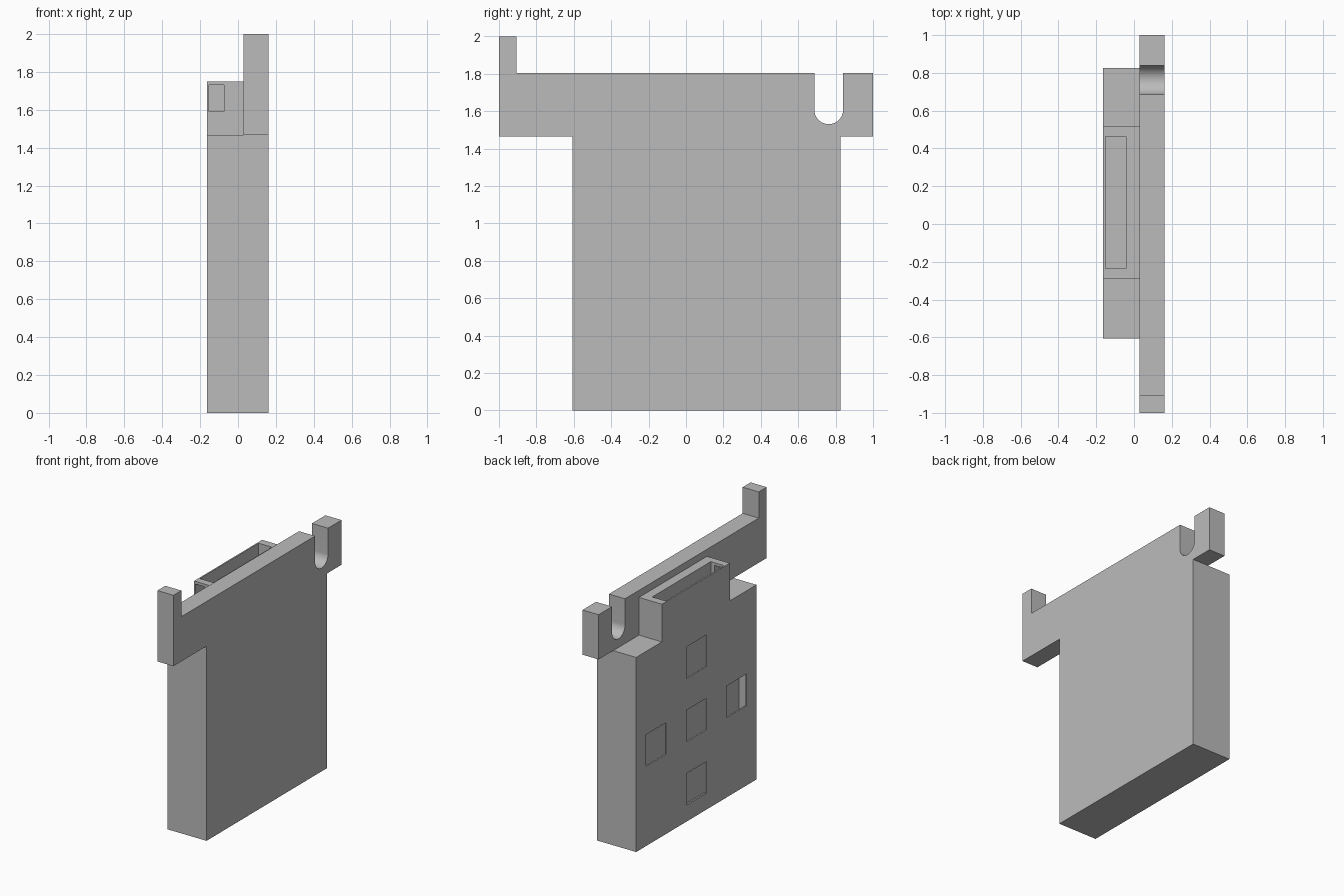
import bpy
import bmesh
import math

if "Cube" in bpy.data.objects:
    bpy.data.objects.remove(bpy.data.objects["Cube"], do_unlink=True)

grey = bpy.data.materials.new("plain grey")
grey.use_nodes = True
grey.diffuse_color = (0.5, 0.5, 0.5, 1)
grey.node_tree.nodes["Principled BSDF"].inputs["Base Color"].default_value = (0.5, 0.5, 0.5, 1)


def extrude_profile(name, outline, x0, x1):
    """Solid made by pushing a (y, z) outline from x0 to x1."""
    bm = bmesh.new()
    face = bm.faces.new([bm.verts.new((x0, y, z)) for y, z in outline])
    side = bmesh.ops.extrude_face_region(bm, geom=[face])["geom"]
    moved = [v for v in side if isinstance(v, bmesh.types.BMVert)]
    bmesh.ops.translate(bm, verts=moved, vec=(x1 - x0, 0, 0))
    bmesh.ops.recalc_face_normals(bm, faces=bm.faces)
    mesh = bpy.data.meshes.new(name)
    bm.to_mesh(mesh)
    bm.free()
    mesh.materials.append(grey)
    obj = bpy.data.objects.new(name, mesh)
    bpy.context.collection.objects.link(obj)
    return obj


def box(name, x0, x1, y0, y1, z0, z1):
    return extrude_profile(name, [(y0, z0), (y1, z0), (y1, z1), (y0, z1)], x0, x1)


def combine(target, other, operation):
    """Apply a boolean and remove the helper."""
    mod = target.modifiers.new("combine", "BOOLEAN")
    mod.operation = operation
    mod.solver = "EXACT"
    mod.object = other
    other.hide_render = True
    bpy.context.view_layer.objects.active = target
    bpy.ops.object.modifier_apply(modifier=mod.name)
    bpy.data.objects.remove(other, do_unlink=True)


BACK, JOINT, FACE = -0.163, 0.028, 0.162      # x of the main layers
Y0, Y1, SHOULDER = -0.606, 0.826, 1.466       # main body limits
MID = (Y0 + Y1) / 2

# Hanger plate with upright finger and rounded notch
notch_y, notch_z, r = 0.763, 1.608, 0.077
arc = [(notch_y + r * math.cos(a), notch_z - r * math.sin(a))
       for a in (math.pi * i / 24 for i in range(25))]
plate = [(Y0, 0), (Y1, 0), (Y1, SHOULDER), (1, SHOULDER), (1, 1.803), (notch_y + r, 1.803)]
plate += arc
plate += [(notch_y - r, 1.803), (-0.906, 1.803), (-0.906, 2), (-1, 2), (-1, SHOULDER), (Y0, SHOULDER)]
case = extrude_profile("hanging_case", plate, JOINT, FACE)

# Thick body with raised collar
body = [(Y0, 0), (Y1, 0), (Y1, SHOULDER), (0.52, SHOULDER), (0.52, 1.75),
        (-0.29, 1.75), (-0.29, SHOULDER), (Y0, SHOULDER)]
combine(case, extrude_profile("body", body, BACK, JOINT + 0.05), "UNION")

# Inner cavity opening through the collar
cavity = [(-0.57, 0.04), (0.79, 0.04), (0.79, 1.42), (0.462, 1.42), (0.462, 1.85),
          (-0.235, 1.85), (-0.235, 1.42), (-0.57, 1.42)]
combine(case, extrude_profile("cavity_cutter", cavity, -0.152, -0.042), "DIFFERENCE")

# Side port in the collar
combine(case, box("port_cutter", -0.152, -0.075, -0.4, -0.2, 1.59, 1.73), "DIFFERENCE")

# Five square windows set in a cross
pitch, half, centre_z = 0.477, 0.119, 0.72
for dy, dz in ((0, 0), (1, 0), (-1, 0), (0, 1), (0, -1)):
    y, z = MID + dy * pitch, centre_z + dz * pitch
    cutter = box("window_cutter", BACK - 0.1, -0.1, y - half, y + half, z - half, z + half)
    combine(case, cutter, "DIFFERENCE")

# Smooth notch, crisp edges elsewhere
bpy.ops.object.select_all(action="DESELECT")
case.select_set(True)
bpy.context.view_layer.objects.active = case
bpy.ops.object.shade_smooth_by_angle(angle=math.radians(30))
